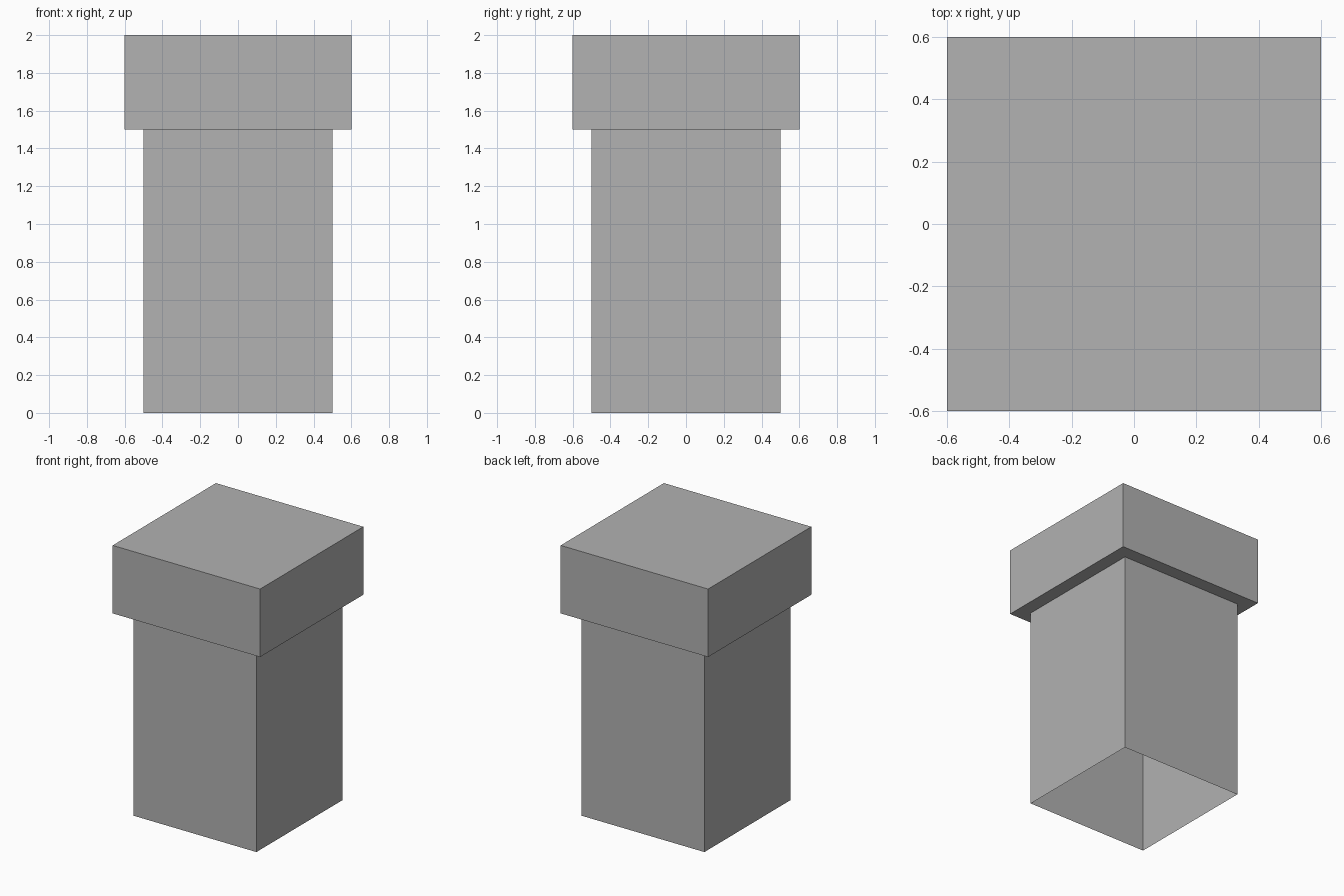
import bpy
import bmesh

# Remove the default object
cube = bpy.data.objects.get("Cube")
if cube:
    bpy.data.objects.remove(cube, do_unlink=True)

# Single plain grey
GREY = (0.445, 0.445, 0.445, 1.0)
grey = bpy.data.materials.new("plain grey")
grey.use_nodes = True
grey.diffuse_color = GREY
grey.node_tree.nodes["Principled BSDF"].inputs["Base Color"].default_value = GREY


def square_block(name, width, bottom, top, hollow=False):
    """Square block between two heights; hollow keeps only the four thin walls."""
    bm = bmesh.new()
    bmesh.ops.create_cube(bm, size=1)
    bmesh.ops.scale(bm, vec=(width, width, top - bottom), verts=bm.verts)
    bmesh.ops.translate(bm, vec=(0, 0, (bottom + top) / 2), verts=bm.verts)
    if hollow:
        ends = [f for f in bm.faces if abs(f.normal.z) > 0.5]
        bmesh.ops.delete(bm, geom=ends, context='FACES_ONLY')
    mesh = bpy.data.meshes.new(name)
    bm.to_mesh(mesh)
    bm.free()
    mesh.materials.append(grey)
    obj = bpy.data.objects.new(name, mesh)
    bpy.context.collection.objects.link(obj)
    return obj


# Open square shaft in two stacked sections, capped by a wider block
square_block("lower_shaft", 1.0, 0.0, 0.5, hollow=True)
square_block("upper_shaft", 1.0, 0.5, 1.5, hollow=True)
square_block("cap", 1.2, 1.5, 2.0)
